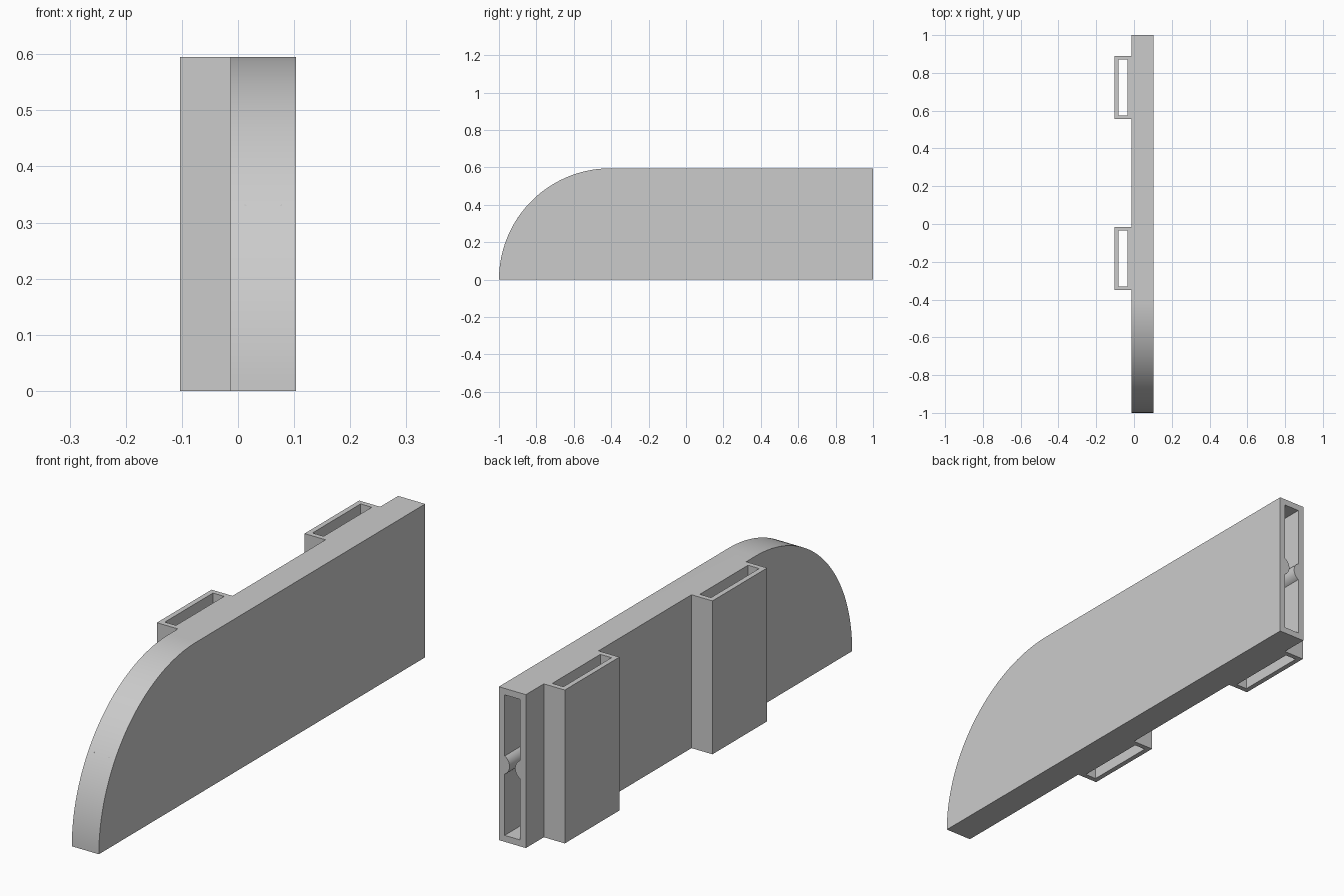
import bpy, bmesh, math
from mathutils import Vector

if "Cube" in bpy.data.objects:
    bpy.data.objects.remove(bpy.data.objects["Cube"])

H = 0.595                   # panel height
X0, X1 = -0.013, 0.103      # panel sides
WALL = 0.025

grey = bpy.data.materials.new("plain grey")
grey.diffuse_color = (0.6, 0.6, 0.6, 1)
grey.use_nodes = True
grey.node_tree.nodes["Principled BSDF"].inputs["Base Color"].default_value = grey.diffuse_color


def prism(name, points, direction):
    """Closed solid swept from a planar outline of 3D points."""
    bm = bmesh.new()
    face = bm.faces.new([bm.verts.new(p) for p in points])
    out = bmesh.ops.extrude_face_region(bm, geom=[face])
    moved = [v for v in out["geom"] if isinstance(v, bmesh.types.BMVert)]
    bmesh.ops.translate(bm, verts=moved, vec=Vector(direction))
    bmesh.ops.recalc_face_normals(bm, faces=bm.faces)
    mesh = bpy.data.meshes.new(name)
    bm.to_mesh(mesh)
    bm.free()
    mesh.materials.append(grey)
    obj = bpy.data.objects.new(name, mesh)
    bpy.context.collection.objects.link(obj)
    return obj


def combine(target, other, operation):
    bpy.context.view_layer.objects.active = target
    mod = target.modifiers.new(operation, 'BOOLEAN')
    mod.operation, mod.object, mod.solver = operation, other, 'EXACT'
    bpy.ops.object.modifier_apply(modifier=mod.name)
    bpy.data.objects.remove(other)


def outline(x, inset, back):
    """Side profile with a quarter-round nose."""
    r, cy = H - inset, H - 1
    r_in = [(math.pi / 2) * i / 48 for i in range(49)]
    pts = [(x, cy - r * math.cos(a), r * math.sin(a)) for a in r_in]
    if inset:               # lift the cavity floor
        low = math.sqrt(r * r - inset * inset)
        pts = [(x, cy - low, inset)] + [p for p in pts if p[2] > inset + 0.001]
    return pts + [(x, back, H - inset), (x, back, inset)]


def rect(x0, x1, y0, y1, z):
    return [(x0, y0, z), (x1, y0, z), (x1, y1, z), (x0, y1, z)]


# Panel, hollow and open at the back end
panel = prism("panel", outline(X0, 0, 1), (X1 - X0, 0, 0))
cavity = prism("cavity", outline(X0 + WALL, WALL, 1.1), (X1 - X0 - 2 * WALL, 0, 0))
combine(panel, cavity, 'DIFFERENCE')

# Two open sleeves on the left side
for y0, y1 in ((-0.35, -0.015), (0.555, 0.89)):
    sleeve = prism("sleeve", rect(-0.103, X0 + 0.01, y0, y1, 0), (0, 0, H))
    slot = prism("slot", rect(-0.083, -0.035, y0 + 0.02, y1 - 0.02, -0.1), (0, 0, H + 0.2))
    combine(sleeve, slot, 'DIFFERENCE')
    combine(panel, sleeve, 'UNION')

# Rounded ridges facing each other inside the panel
R, RISE = 0.04, 0.021
half = math.acos((R - RISE) / R)
for side, wall_x, s in (("left", X0 + WALL, 1), ("right", X1 - WALL, -1)):
    arc = [half * (i / 8 - 1) for i in range(17)]
    pts = [(wall_x + s * (RISE - R + R * math.cos(a)), -0.9, H / 2 + R * math.sin(a)) for a in arc]
    ridge = prism(side + "_ridge", pts, (0, 1.9, 0))

# Smooth the rounded surfaces, keep the edges sharp
for obj in list(bpy.context.collection.objects):
    bpy.ops.object.select_all(action='DESELECT')
    obj.select_set(True)
    bpy.context.view_layer.objects.active = obj
    bpy.ops.object.shade_smooth_by_angle(angle=math.radians(30))
